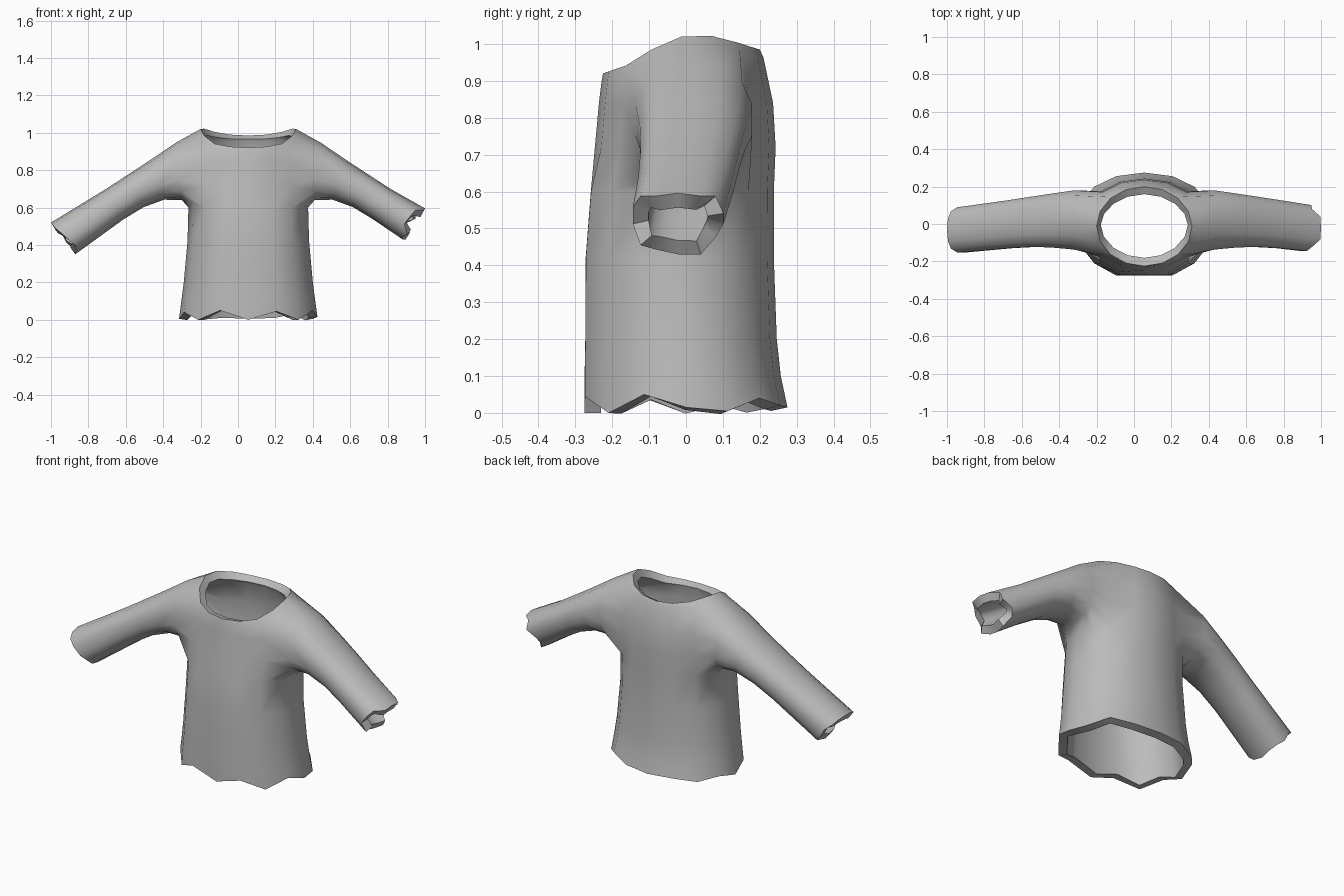
import bpy, bmesh, math

if "Cube" in bpy.data.objects:
    bpy.data.objects.remove(bpy.data.objects["Cube"])

N, CX = 16, 0.055          # torso columns, torso centre in x
M = 14                     # sleeve columns

grey = bpy.data.materials.new("plain grey cloth")
grey.diffuse_color = (0.5, 0.5, 0.5, 1)
grey.use_nodes = True
grey.node_tree.nodes["Principled BSDF"].inputs["Base Color"].default_value = grey.diffuse_color

bm = bmesh.new()

# Torso: (z, half width, front y, back y) from hem to collar
LEVELS = [(0.0, .370, -.275, .275), (0.1, .358, -.275, .257), (0.2, .345, -.273, .246),
          (0.42, .325, -.272, .238), (0.6, .320, -.258, .238),
          (0.72, .315, -.247, .243), (0.84, .308, -.236, .236),
          (None, .295, -.229, .210), (None, .255, -.225, .200)]
HEM = [.015, .005, .04, .02, .015, .02, .01, .03, .005, .04, 0, .05, 0, .045, 0, .05]
ARMPIT, SHOULDER = 4, 7    # level indices bounding the armholes

# Collar height from front to back
COLLAR = [(-1, .92), (-.92, .926), (-.7, .942), (-.38, .985), (0, 1.02),
          (.25, 1.025), (.38, 1.022), (.7, 1.005), (.92, .99), (1, .985)]


def collar_height(s):
    for (s0, h0), (s1, h1) in zip(COLLAR, COLLAR[1:]):
        if s <= s1:
            return h0 + (h1 - h0) * (s - s0) / (s1 - s0)
    return COLLAR[-1][1]


def boxy(v, p):
    """Signed power, squares off a round section when p < 1."""
    return math.copysign(abs(v) ** p, v)


rings = []
for j, (z, rx, y0, y1) in enumerate(LEVELS):
    ring = []
    for k in range(N):
        a = 2 * math.pi * k / N
        s = math.sin(a)
        if z is None:
            h = collar_height(s) - (.022 if j == SHOULDER else 0)
        else:
            h = z + (HEM[k] if j == 0 else 0)
        p = 1 if z is None else .93
        t = boxy(s, p)
        if s < 0 and j <= ARMPIT:
            t = max(-1, s * 1.08)          # flatter belly
        y = (y0 + y1) / 2 + t * (y1 - y0) / 2
        ring.append(bm.verts.new((CX + rx * boxy(math.cos(a), p), y, h)))
    rings.append(ring)

for j in range(len(rings) - 1):
    for k in range(N):
        # leave the two armholes open
        side = k in (0, 1, N - 1, N - 2) or k in (6, 7, 8, 9)
        if side and ARMPIT <= j < SHOULDER:
            continue
        q = (k + 1) % N
        bm.faces.new((rings[j][k], rings[j][q], rings[j + 1][q], rings[j + 1][k]))

# Sleeves: (top dx, top z, bottom dx, bottom z, front y, back y)
SLEEVE = [(.39, .945, .355, .64, -.14, .183), (.53, .850, .45, .642, -.128, .165),
          (.64, .778, .56, .602, -.126, .148), (.76, .70, .67, .535, -.132, .13)]
ENDS = {1: (.92, .612, .825, .43, -.147, .104), -1: (1.055, .52, .925, .35, -.155, .092)}
FRAY = {1: [0, .015, -.03, -.03, .01, -.01, .03, .03, .03, -.01, -.02, -.03, .01, -.01],
        -1: [0, -.01, -.01, 0, -.01, 0, 0, 0, 0, 0, -.01, -.02, -.03, -.01]}


def sleeve(side):
    # armhole loop, from the armpit round the back, over the shoulder and down the front
    path = [(ARMPIT, k) for k in (0, 1, 2)] + [(5, 2), (6, 2)]
    path += [(SHOULDER, k) for k in (2, 1, 0, -1, -2)]
    path += [(6, -2), (5, -2)] + [(ARMPIT, k) for k in (-2, -1)]
    prev = [rings[j][(k if side > 0 else N // 2 - k) % N] for j, k in path]
    sections = SLEEVE + [ENDS[side]]
    for i, (tx, tz, bx, bz, y0, y1) in enumerate(sections):
        ring = []
        for m in range(M):
            a = 2 * math.pi * m / M
            u = (1 - boxy(math.cos(a), .85)) / 2
            f = FRAY[side][m] if i == len(sections) - 1 else 0
            x = bx + (tx - bx) * u + f * .83
            z = bz + (tz - bz) * u - f * .55
            y = (y0 + y1) / 2 + boxy(math.sin(a), .85) * (y1 - y0) / 2
            ring.append(bm.verts.new((CX + side * x, y, z)))
        for m in range(M):
            q = (m + 1) % M
            bm.faces.new((prev[m], prev[q], ring[q], ring[m]))
        prev = ring


sleeve(1)
sleeve(-1)
bmesh.ops.recalc_face_normals(bm, faces=bm.faces)
# make sure the cloth faces outward, judged by the lower front panel
bm.faces.ensure_lookup_table()
if bm.faces[11].normal.y > 0:
    bmesh.ops.reverse_faces(bm, faces=bm.faces)

me = bpy.data.meshes.new("shirt")
bm.to_mesh(me)
bm.free()
me.materials.append(grey)
shirt = bpy.data.objects.new("shirt", me)
bpy.context.collection.objects.link(shirt)

# Cloth thickness, grown inward
thick = shirt.modifiers.new("cloth thickness", 'SOLIDIFY')
thick.thickness = .045
thick.offset = -1
bpy.context.view_layer.objects.active = shirt
shirt.select_set(True)
bpy.ops.object.modifier_apply(modifier=thick.name)
bpy.ops.object.shade_smooth_by_angle(angle=math.radians(50))
